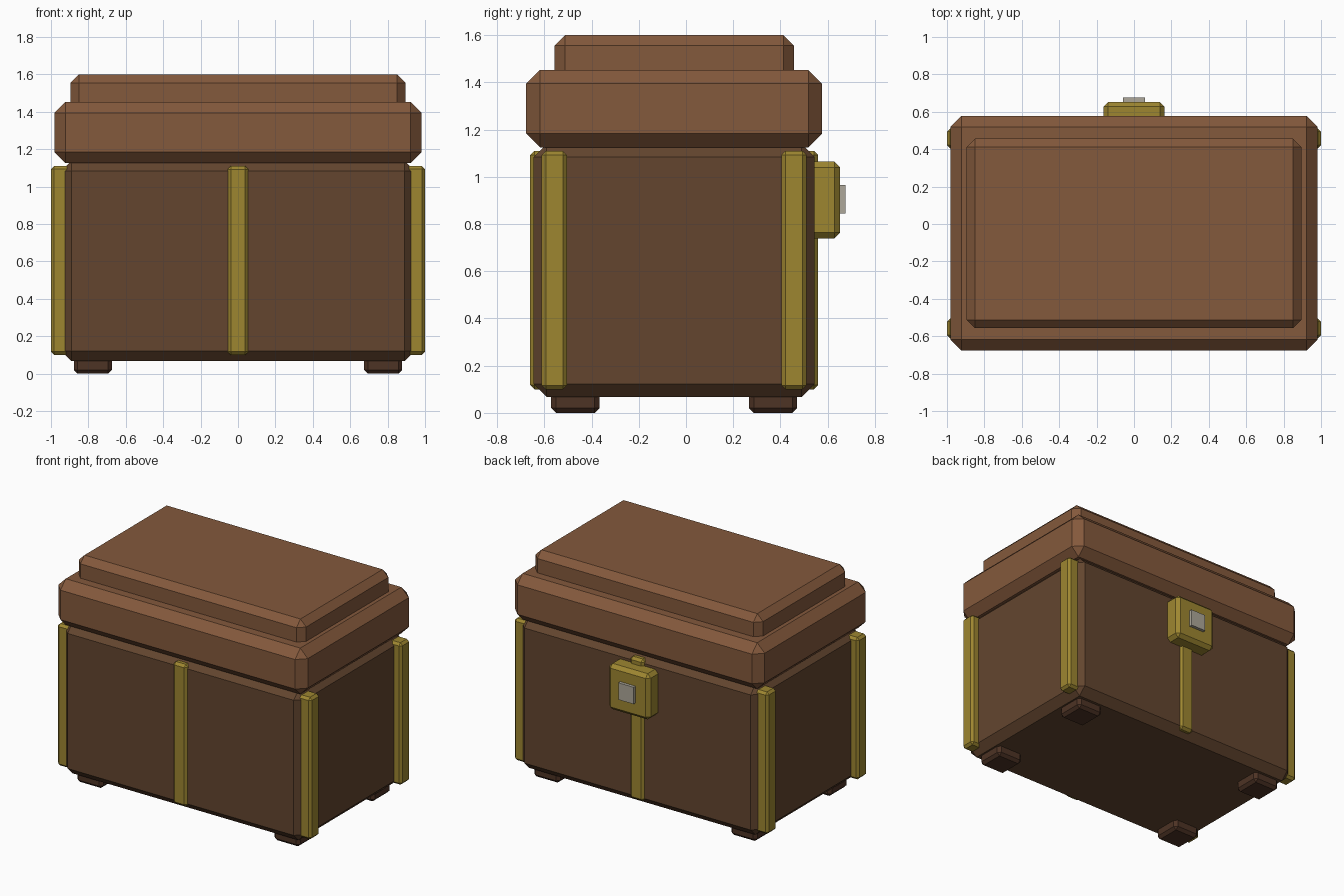
import bpy
import bmesh
from mathutils import Vector

if "Cube" in bpy.data.objects:
    bpy.data.objects.remove(bpy.data.objects["Cube"])

CY = -0.05  # chest centre in y (the lock sticks out at the back)


def material(name, rgb):
    mat = bpy.data.materials.new(name)
    mat.diffuse_color = (*rgb, 1)
    mat.use_nodes = True
    mat.node_tree.nodes["Principled BSDF"].inputs["Base Color"].default_value = mat.diffuse_color
    return mat


LID = material("lid_wood", (0.23, 0.10, 0.045))
BODY = material("body_wood", (0.125, 0.06, 0.028))
FOOT = material("dark_wood", (0.075, 0.033, 0.018))
BRASS = material("brass", (0.34, 0.24, 0.03))
STEEL = material("steel", (0.42, 0.39, 0.32))


def block(name, x, y, z, chamfer, mat):
    """Box spanning the given (min, max) ranges, all edges chamfered."""
    lo, hi = (Vector(v) for v in zip(x, y, z))
    bm = bmesh.new()
    bmesh.ops.create_cube(bm, size=1)
    bmesh.ops.scale(bm, vec=hi - lo, verts=bm.verts)
    if chamfer:
        bmesh.ops.bevel(bm, geom=bm.edges[:], offset=chamfer, segments=1,
                        affect='EDGES', offset_type='OFFSET')
    mesh = bpy.data.meshes.new(name)
    bm.to_mesh(mesh)
    bm.free()
    mesh.materials.append(mat)
    obj = bpy.data.objects.new(name, mesh)
    obj.location = (lo + hi) / 2
    bpy.context.collection.objects.link(obj)
    return obj


def around(centre, half):
    return (centre - half, centre + half)


# Body and stepped lid
block("body", around(0, 0.945), around(CY, 0.595), (0.067, 1.138), 0.055, BODY)
block("lid", around(0, 0.982), around(CY, 0.627), (1.125, 1.453), 0.059, LID)
block("lid_top", around(0, 0.895), around(CY, 0.507), (1.36, 1.6), 0.045, LID)

# Feet and side straps at the four corners
for sx, side in ((-1, "left"), (1, "right")):
    for sy, end in ((-1, "front"), (1, "back")):
        block(f"foot_{end}_{side}", around(sx * 0.776, 0.102),
              around(CY + sy * 0.419, 0.102), (0, 0.11), 0.02, FOOT)
        block(f"strap_{end}_{side}", around(sx * 0.945, 0.055),
              around(CY + sy * 0.508, 0.053), (0.1, 1.11), 0.017, BRASS)

# Centre straps on front and back
for sy, end in ((-1, "front"), (1, "back")):
    block(f"centre_strap_{end}", around(0, 0.056),
          around(CY + sy * 0.56, 0.05), (0.1, 1.11), 0.018, BRASS)

# Lock with keyhole plate
block("lock", around(0, 0.163), (0.515, 0.653), (0.739, 1.065), 0.025, BRASS)
block("keyhole_plate", around(0, 0.06), (0.62, 0.675), (0.845, 0.965), 0, STEEL)
